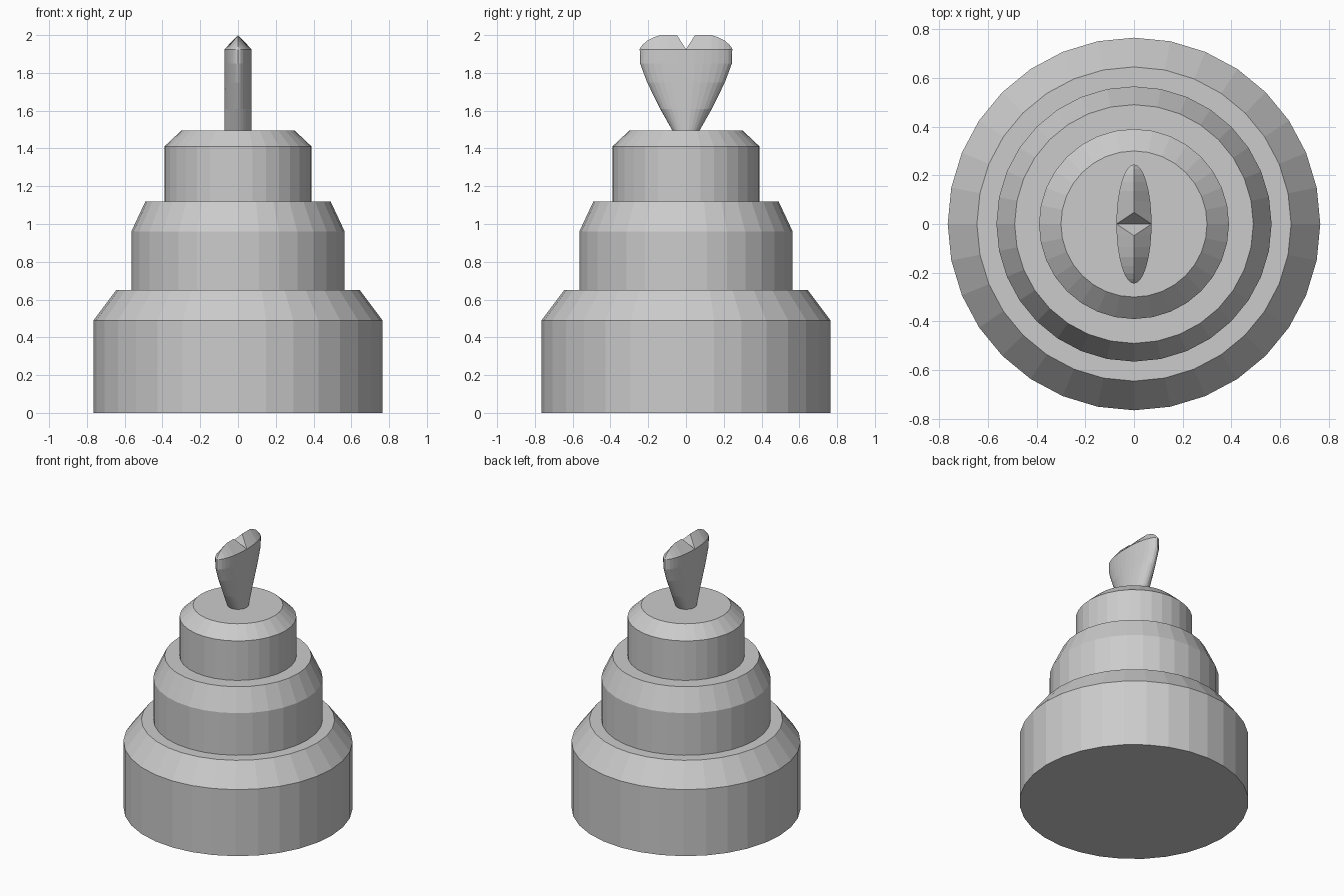
import bpy, bmesh
from math import sin, cos, pi

if "Cube" in bpy.data.objects:
    bpy.data.objects.remove(bpy.data.objects["Cube"])

N = 32  # sides of every ring


def add_ring(bm, rx, ry, z):
    return [bm.verts.new((rx * cos(2 * pi * i / N), ry * sin(2 * pi * i / N), z))
            for i in range(N)]


def loft(bm, sections):
    rings = [add_ring(bm, *s) for s in sections]
    for a, b in zip(rings, rings[1:]):
        for i in range(N):
            j = (i + 1) % N
            bm.faces.new((a[i], a[j], b[j], b[i]))
    return rings


def finish(bm, name):
    bmesh.ops.recalc_face_normals(bm, faces=bm.faces)
    mesh = bpy.data.meshes.new(name)
    bm.to_mesh(mesh)
    bm.free()
    obj = bpy.data.objects.new(name, mesh)
    bpy.context.collection.objects.link(obj)
    return obj


# Three bevelled tiers, ending at the foot of the topper
NECK, TOP = 0.072, 1.495
profile = [(0.765, 0), (0.765, 0.49), (0.645, 0.65),
           (0.565, 0.65), (0.565, 0.96), (0.49, 1.12),
           (0.39, 1.12), (0.39, 1.41), (0.30, TOP), (NECK, TOP)]
bm = bmesh.new()
rings = loft(bm, [(r, r, z) for r, z in profile])
bm.faces.new(rings[0][::-1])
finish(bm, "cake_tiers")

# Heart topper: round foot widening along y
bm = bmesh.new()
rings = loft(bm, [(NECK, y, z) for y, z in
                  [(0.072, TOP), (0.137, 1.61), (0.206, 1.75),
                   (0.243, 1.85), (0.245, 1.925)]])
rim = rings[-1]

# Ridge heights from the central notch out to the tip of each lobe
heights = [1.925, 2.0, 2.0, 2.0, 1.987, 1.972, 1.952, 1.937]
q = N // 4
ridge = {k: bm.verts.new((0, 0.245 * sin(2 * pi * k / N), heights[abs(k)]))
         for k in range(1 - q, q)}
ridge[q], ridge[-q] = rim[q], rim[-q]

# Roof faces slope from the rim up to the ridge on both sides
for k in range(-q, q):
    for a, b in ((rim[k % N], rim[(k + 1) % N]),
                 (rim[(N // 2 - k) % N], rim[(N // 2 - k - 1) % N])):
        loop = list(dict.fromkeys((a, b, ridge[k + 1], ridge[k])))
        if k in (-1, 0):  # notch walls, split towards the lobe tops
            high = ridge[-1] if k < 0 else ridge[1]
            s = loop.index(high)
            loop = loop[s:] + loop[:s]
            bm.faces.new(loop[:3])
            bm.faces.new((loop[0], loop[2], loop[3]))
        else:
            bm.faces.new(loop)
finish(bm, "heart_topper")
